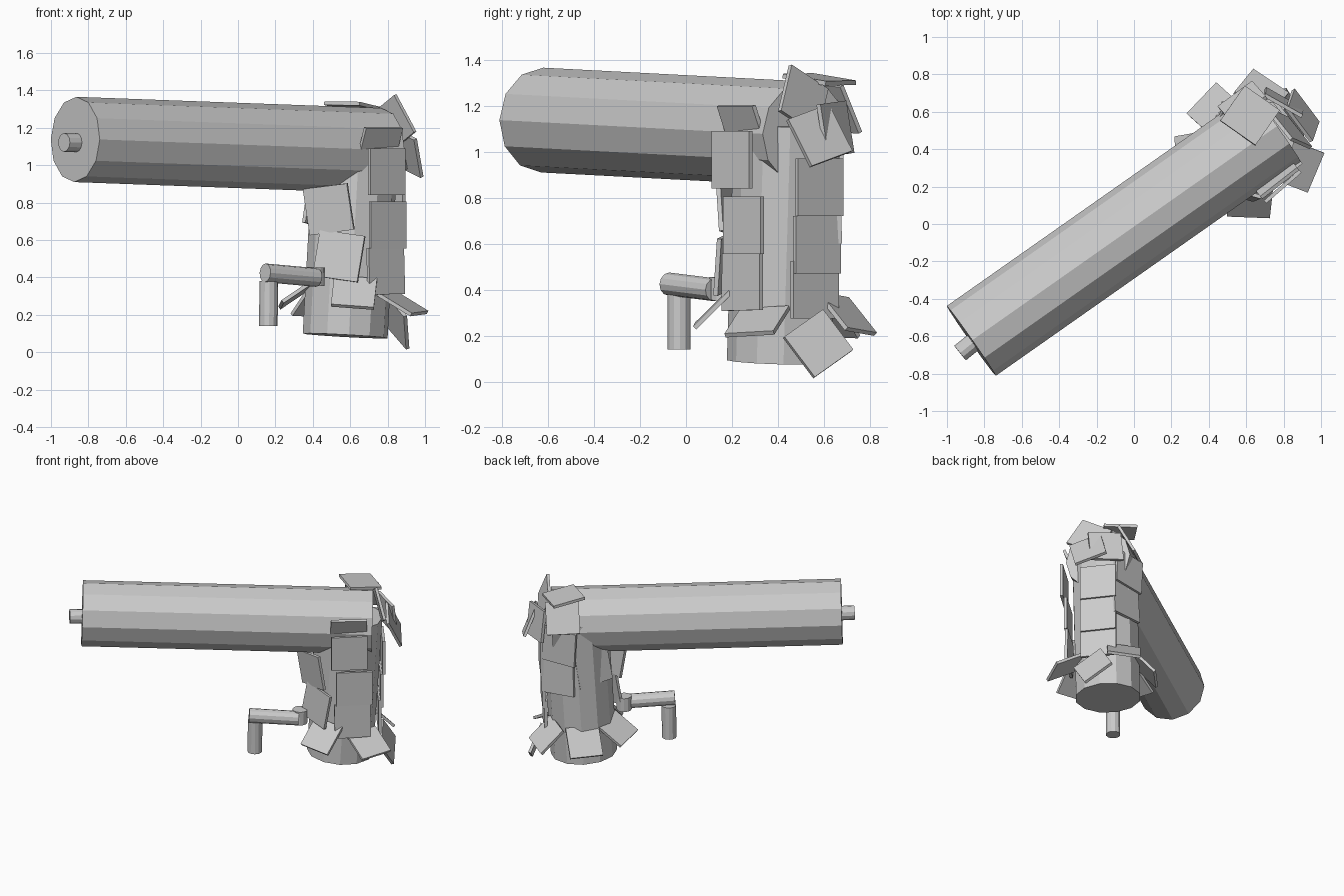
import bpy
from math import sin, cos, radians
from mathutils import Vector, Matrix


def rod(name, a, b, r, sides=12):
    """Flat-shaded cylinder between two points."""
    a, b = Vector(a), Vector(b)
    d = b - a
    bpy.ops.mesh.primitive_cylinder_add(vertices=sides, radius=r, depth=d.length)
    o = bpy.context.object
    o.name = name
    z = d.normalized()
    ref = Vector((0, 0, 1)) if abs(z.z) < 0.9 else Vector((0.82, 0.57, 0))
    x = ref.cross(z).normalized()
    y = z.cross(x)
    o.matrix_world = Matrix.Translation((a + b) / 2) @ Matrix((x, y, z)).transposed().to_4x4()
    return o


def plate(name, centre, azimuth, elevation=0, roll=0, w=0.25, h=0.25):
    """Thin square tile whose face points along azimuth / elevation."""
    a, e = radians(azimuth), radians(elevation)
    n = Vector((cos(a) * cos(e), sin(a) * cos(e), sin(e)))
    u = Vector((-sin(a), cos(a), 0))
    v = n.cross(u)
    bpy.ops.mesh.primitive_cube_add(size=1)
    o = bpy.context.object
    o.name = name
    rot = Matrix((u, v, n)).transposed().to_4x4()
    o.matrix_world = (Matrix.Translation(centre) @ rot
                      @ Matrix.Rotation(radians(roll), 4, 'Z')
                      @ Matrix.Diagonal((w, h, 0.02, 1)))


# Main tubes
rod("barrel", (-0.87, -0.625, 1.138), (0.76, 0.52, 1.078), 0.228)
rod("neck", (0.573, 0.405, 0.088), (0.63, 0.435, 1.12), 0.228)
rod("front_peg", (-0.80, -0.585, 1.12), (-0.93, -0.69, 1.122), 0.05)

# Crank handle
rod("crank_arm", (0.145, -0.075, 0.425), (0.42, 0.125, 0.40), 0.05)
rod("crank_grip", (0.162, -0.03, 0.14), (0.165, -0.03, 0.38), 0.05)
rod("crank_hub", (0.41, 0.155, 0.355), (0.412, 0.155, 0.455), 0.052)

# Side tiles: centre, azimuth, elevation, roll
side = [
    ((0.795, 0.20, 0.965), -49, 0, 0),
    ((0.80, 0.25, 0.68), -49, 0, 0),
    ((0.79, 0.245, 0.435), -49, 1, 1),
    ((0.75, 0.255, 1.085), -52, -22, 0),
    ((0.485, 0.185, 0.765), -108, -6, 7),
    ((0.54, 0.17, 0.515), -105, 6, -8),
    ((0.81, 0.58, 0.845), 38, 0, 0),
    ((0.80, 0.57, 0.595), 38, 0, 0),
    ((0.79, 0.56, 0.40), 38, 0, 0),
    ((0.62, 0.65, 0.73), 97, 2, 2),
    ((0.60, 0.66, 0.97), 97, 0, -3),
    ((0.43, 0.50, 0.80), 150, 5, 8),
]
for i, p in enumerate(side):
    plate(f"side_tile_{i}", *p)

# Flared skirt tiles around the foot
skirt = [
    ((0.62, 0.12, 0.32), -88, 45, -6),
    ((0.88, 0.31, 0.262), -28, 60, 6),
    ((0.85, 0.575, 0.165), 20, 18, 33),
    ((0.68, 0.70, 0.295), 62, 45, -8),
    ((0.42, 0.62, 0.28), 135, 42, 2),
    ((0.32, 0.37, 0.315), 172, 55, 15),
]
for i, p in enumerate(skirt):
    plate(f"skirt_tile_{i}", *p, w=0.23, h=0.22)

# Loose tiles around the elbow
top = [
    ((0.62, 0.58, 1.315), 50, 82, 5),
    ((0.58, 0.65, 1.19), 125, 28, 3),
    ((0.83, 0.51, 1.225), 45, 12, -28),
    ((0.90, 0.58, 1.07), 30, 22, 18),
    ((0.80, 0.65, 1.10), 60, 8, 4),
]
for i, p in enumerate(top):
    plate(f"elbow_tile_{i}", *p, w=0.23, h=0.23)
